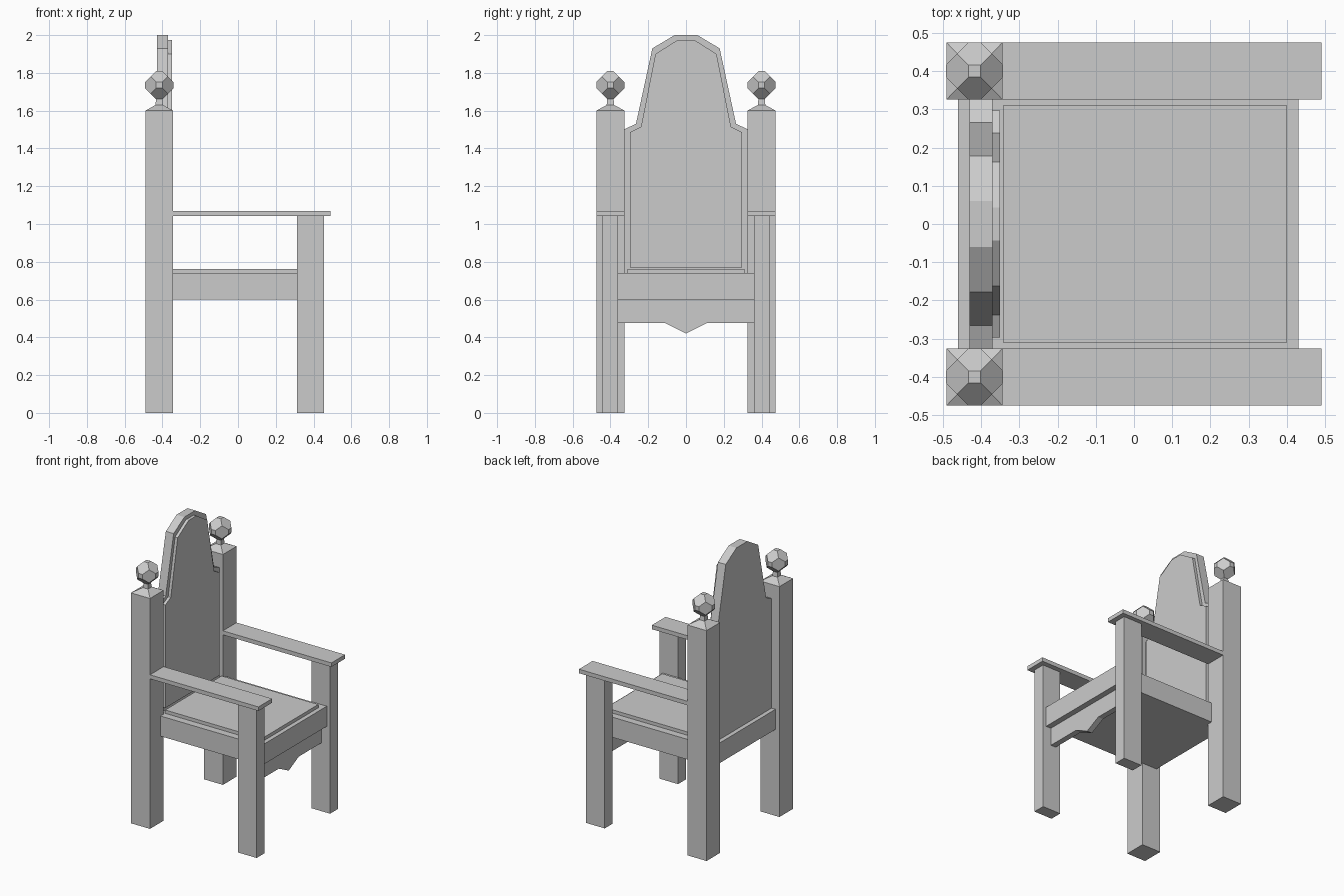
import bpy, bmesh
from itertools import product

if "Cube" in bpy.data.objects:
    bpy.data.objects.remove(bpy.data.objects["Cube"])


def finish(name, bm):
    bmesh.ops.recalc_face_normals(bm, faces=bm.faces)
    mesh = bpy.data.meshes.new(name)
    bm.to_mesh(mesh)
    bm.free()
    ob = bpy.data.objects.new(name, mesh)
    bpy.context.collection.objects.link(ob)
    return ob


def prism(name, outline, x0, x1):
    """Extrude a (y, z) outline along x."""
    bm = bmesh.new()
    face = bm.faces.new([bm.verts.new((x0, y, z)) for y, z in outline])
    ext = bmesh.ops.extrude_face_region(bm, geom=[face])
    verts = [v for v in ext["geom"] if isinstance(v, bmesh.types.BMVert)]
    bmesh.ops.translate(bm, verts=verts, vec=(x1 - x0, 0, 0))
    return finish(name, bm)


def box(name, x0, x1, y0, y1, z0, z1):
    return prism(name, [(y0, z0), (y1, z0), (y1, z1), (y0, z1)], x0, x1)


def symmetric(half):
    """Complete a bottom-to-top half outline across y = 0."""
    return half + [(-y, z) for y, z in reversed(half) if y > 0]


def stacked(name, cx, cy, rings):
    """Square column through (half width x, half width y, z) rings."""
    bm = bmesh.new()
    corners = [(-1, -1), (1, -1), (1, 1), (-1, 1)]
    loops = [[bm.verts.new((cx + a * hx, cy + b * hy, z)) for a, b in corners]
             for hx, hy, z in rings]
    for lo, hi in zip(loops, loops[1:]):
        for i in range(4):
            j = (i + 1) % 4
            bm.faces.new((lo[i], lo[j], hi[j], hi[i]))
    bm.faces.new(loops[0])
    bm.faces.new(loops[-1])
    return finish(name, bm)


def faceted_ball(name, centre, r, s):
    """Chamfered cube: six small squares and twelve hexagons."""
    bm = bmesh.new()
    t = (r + s) / 2
    points = list(product((-t, t), repeat=3))
    for axis in range(3):
        for d, a, b in product((-r, r), (-s, s), (-s, s)):
            p = [a, b]
            p.insert(axis, d)
            points.append(tuple(p))
    for p in points:
        bm.verts.new([c + q for c, q in zip(centre, p)])
    bmesh.ops.convex_hull(bm, input=bm.verts)
    bmesh.ops.dissolve_limit(bm, angle_limit=0.02, verts=bm.verts, edges=bm.edges)
    return finish(name, bm)


# Posts, finials, legs and armrests on both sides
PX = -0.417
for side, s in (("right", -1), ("left", 1)):
    cy = 0.4 * s
    stacked(f"back_post_{side}", PX, cy,
            [(0.0735, 0.075, 0), (0.0735, 0.075, 1.6),
             (0.02, 0.02, 1.63), (0.016, 0.016, 1.67)])
    faceted_ball(f"finial_{side}", (PX, cy, 1.735), 0.075, 0.016)
    y0, y1 = sorted((0.36 * s, 0.445 * s))
    box(f"front_leg_{side}", 0.313, 0.455, y0, y1, 0, 1.045)
    y0, y1 = sorted((0.325 * s, 0.475 * s))
    box(f"armrest_{side}", -0.36, 0.49, y0, y1, 1.042, 1.07)

# Seat and raised pad
box("seat", -0.46, 0.43, -0.36, 0.36, 0.6, 0.74)
box("seat_pad", -0.343, 0.40, -0.31, 0.31, 0.735, 0.763)

# Shaped apron under the front of the seat
prism("front_apron", symmetric([(0, 0.42), (0.11, 0.475), (0.36, 0.475), (0.36, 0.61)]),
      0.35, 0.39)

# Backrest board with its raised panel
prism("backrest", symmetric([(0.33, 0.73), (0.33, 1.5), (0.265, 1.53),
                             (0.178, 1.93), (0.06, 2.0)]), -0.43, -0.37)
prism("backrest_panel", symmetric([(0.297, 0.77), (0.297, 1.485), (0.238, 1.515),
                                   (0.162, 1.9), (0.043, 1.975)]), -0.375, -0.35)
